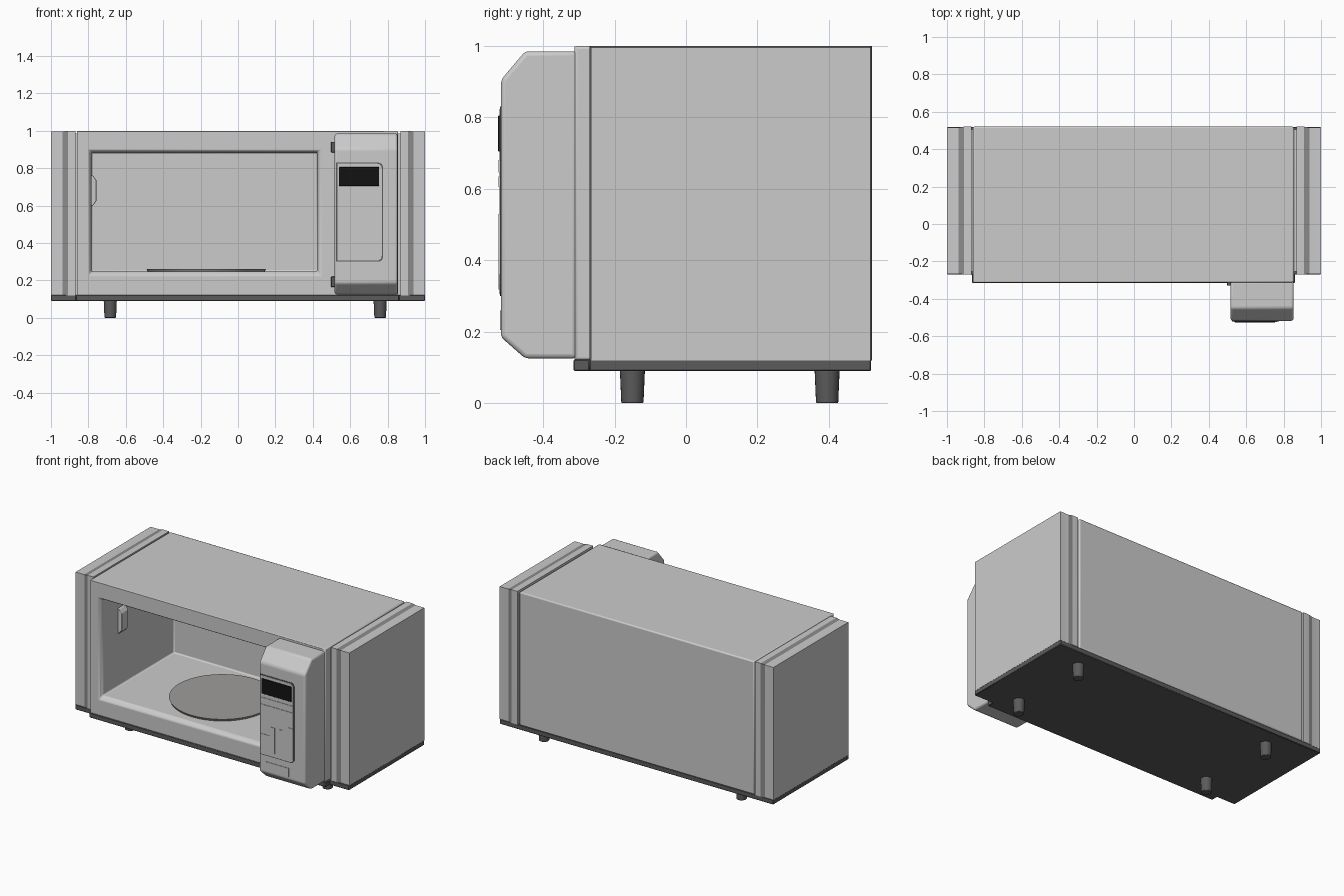
import bpy, bmesh, math

cube = bpy.data.objects.get("Cube")
if cube:
    bpy.data.objects.remove(cube, do_unlink=True)


def material(name, r, g, b):
    m = bpy.data.materials.new(name)
    m.use_nodes = True
    m.diffuse_color = (r, g, b, 1)
    m.node_tree.nodes["Principled BSDF"].inputs["Base Color"].default_value = (r, g, b, 1)
    return m


SHELL = material("light grey", 0.6, 0.6, 0.6)
STRIPE = material("mid grey", 0.26, 0.26, 0.26)
DARK = material("dark grey", 0.105, 0.105, 0.105)
PLATE = material("warm grey", 0.35, 0.33, 0.33)
BLACK = material("black", 0.006, 0.006, 0.006)


def finish(name, bm, mats, bevel=0, segments=2):
    bmesh.ops.recalc_face_normals(bm, faces=bm.faces)
    mesh = bpy.data.meshes.new(name)
    bm.to_mesh(mesh)
    bm.free()
    for m in mats:
        mesh.materials.append(m)
    ob = bpy.data.objects.new(name, mesh)
    bpy.context.collection.objects.link(ob)
    if bevel:
        mod = ob.modifiers.new("bevel", "BEVEL")
        mod.width, mod.segments, mod.limit_method = bevel, segments, "ANGLE"
    bpy.ops.object.select_all(action="DESELECT")
    ob.select_set(True)
    bpy.context.view_layer.objects.active = ob
    bpy.ops.object.shade_smooth_by_angle(angle=math.radians(30))
    return ob


def loft(name, rings, mats, bevel=0, segments=2, marked=()):
    """Skin a list of closed rings and cap both ends; marked bands get material 1."""
    bm = bmesh.new()
    loops = [[bm.verts.new(p) for p in ring] for ring in rings]
    n = len(loops[0])
    for k, (a, b) in enumerate(zip(loops, loops[1:])):
        for i in range(n):
            j = (i + 1) % n
            f = bm.faces.new((a[i], a[j], b[j], b[i]))
            f.material_index = 1 if k in marked else 0
    bm.faces.new(loops[0])
    bm.faces.new(loops[-1])
    return finish(name, bm, mats, bevel, segments)


def rect_y(y, x0, x1, z0, z1):
    return [(x0, y, z0), (x1, y, z0), (x1, y, z1), (x0, y, z1)]


def rect_x(x, y0, y1, z0, z1):
    return [(x, y0, z0), (x, y1, z0), (x, y1, z1), (x, y0, z1)]


def box(name, x0, x1, y0, y1, z0, z1, mat, bevel=0):
    return loft(name, [rect_y(y0, x0, x1, z0, z1), rect_y(y1, x0, x1, z0, z1)], [mat], bevel)


def cylinder(name, x, y, z0, z1, r0, r1, mat, sides, bevel=0):
    def ring(z, r):
        return [(x + r * math.cos(2 * math.pi * i / sides),
                 y + r * math.sin(2 * math.pi * i / sides), z) for i in range(sides)]
    return loft(name, [ring(z0, r0), ring(z1, r1)], [mat], bevel)


# Oven body with open cooking chamber and sloped lip
loft("oven_body", [
    rect_y(0.52, -0.862, 0.855, 0.12, 1.0),
    rect_y(-0.312, -0.862, 0.855, 0.12, 1.0),
    rect_y(-0.312, -0.797, 0.437, 0.225, 0.897),
    rect_y(-0.29, -0.784, 0.424, 0.247, 0.884),
    rect_y(0.45, -0.784, 0.424, 0.247, 0.884)], [SHELL], bevel=0.008)

# Side panels with a shallow stepped stripe, and the seam fillers behind them
for side, s in (("right", -1), ("left", 1)):
    rings = []
    for x, d in ((0.868, 0), (0.91, 0), (0.937, 0.004), (1.0, 0.004)):
        rings.append(rect_x(s * x, -0.27 + d, 0.52 - d, 0.12, 1.0 - d))
    loft(side + "_panel", rings, [SHELL, STRIPE], marked=(1,))
    xs = sorted((s * 0.845, s * 0.88))
    box(side + "_seam", *xs, -0.255, 0.505, 0.12, 0.985, SHELL)

# Base tray, stepped back under the side panels
outline = [(-1, -0.27), (-0.866, -0.27), (-0.866, -0.315), (0.86, -0.315),
           (0.86, -0.27), (1, -0.27), (1, 0.518), (-1, 0.518)]
loft("base_tray", [[(x, y, z) for x, y in outline] for z in (0.09, 0.122)], [DARK], 0.003, 1)

# Feet
for i, x in enumerate((-0.683, 0.76)):
    for j, y in enumerate((-0.15, 0.395)):
        cylinder(f"foot_{i}{j}", x, y, 0, 0.092, 0.031, 0.035, DARK, 24, 0.003)

# Turntable and door latch catch
cylinder("turntable", -0.17, 0.08, 0.246, 0.262, 0.312, 0.32, PLATE, 64)
loft("latch_catch", [
    rect_x(-0.79, -0.135, -0.06, 0.595, 0.765),
    rect_x(-0.775, -0.135, -0.06, 0.6, 0.76),
    rect_x(-0.757, -0.13, -0.065, 0.625, 0.735)], [SHELL], 0.003)

# Control housing with chamfered top and bottom
profile = [(-0.305, 0.125), (-0.45, 0.125), (-0.518, 0.185),
           (-0.518, 0.905), (-0.45, 0.985), (-0.305, 0.985)]
loft("control_housing", [[(x, y, z) for y, z in profile] for x in (0.517, 0.853)],
     [SHELL], 0.012, 3)

# Control fascia with rounded right corners
r, fascia = 0.025, [(0.525, 0.83), (0.525, 0.30)]
for cz, start in ((0.30 + r, -90), (0.83 - r, 0)):
    for k in range(5):
        a = math.radians(start + 22.5 * k)
        fascia.append((0.775 - r + r * math.cos(a), cz + r * math.sin(a)))
loft("fascia_rim", [[(x, y, z) for x, z in fascia] for y in (-0.52, -0.51)], [DARK])
inner = [(0.65 + (x - 0.65) * 0.95, 0.565 + (z - 0.565) * 0.977) for x, z in fascia]
loft("fascia", [[(x, y, z) for x, z in inner] for y in (-0.522, -0.514)], [SHELL])

# Display, key rows, buttons and rating plate
box("display", 0.54, 0.755, -0.526, -0.518, 0.705, 0.805, BLACK, 0.002)
plates = [
    ("key_row", 0.535, 0.765, 0.645, 0.68), ("key_row", 0.535, 0.765, 0.605, 0.635),
    ("button", 0.535, 0.597, 0.318, 0.44), ("button", 0.605, 0.635, 0.33, 0.50),
    ("button", 0.665, 0.695, 0.33, 0.50), ("button", 0.735, 0.765, 0.36, 0.53),
    ("rating_plate", 0.57, 0.735, 0.205, 0.26)]
for name, x0, x1, z0, z1 in plates:
    front = -0.521 if name == "rating_plate" else -0.525
    box(name, x0, x1, front, front + 0.007, z0, z1, SHELL)

# Door hinge brackets
for name, z0, z1 in (("upper_hinge", 0.885, 0.94), ("lower_hinge", 0.165, 0.22)):
    box(name, 0.498, 0.518, -0.33, -0.305, z0, z1, DARK, 0.002)
